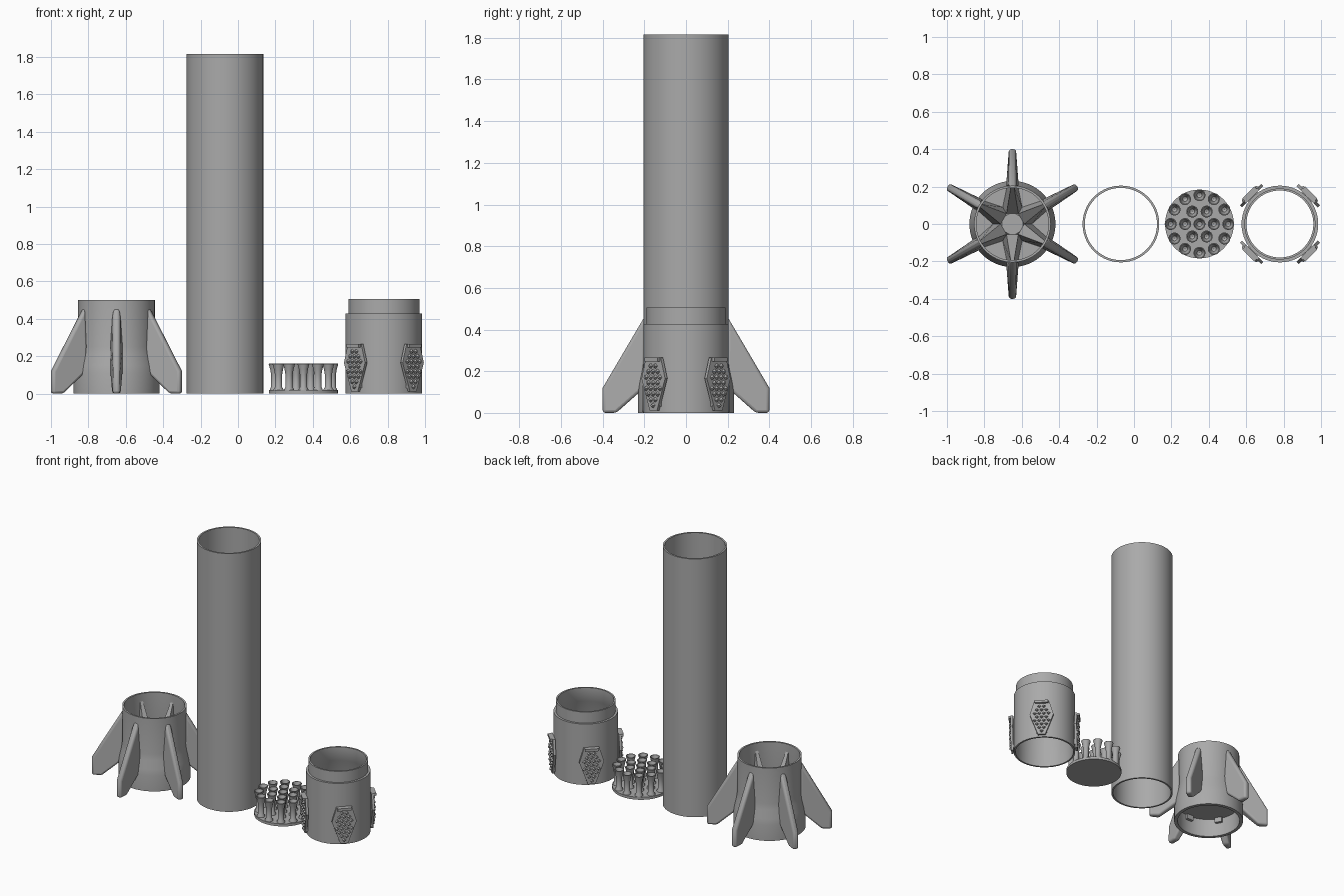
import bpy, bmesh
from math import pi, sin, cos, radians
from mathutils import Matrix, Vector

if "Cube" in bpy.data.objects:
    bpy.data.objects.remove(bpy.data.objects["Cube"])

grey = bpy.data.materials.new("plain grey")
grey.use_nodes = True
grey.diffuse_color = (0.4, 0.4, 0.4, 1)
grey.node_tree.nodes["Principled BSDF"].inputs["Base Color"].default_value = (0.4, 0.4, 0.4, 1)


def finish(name, bm, x=0, smooth=False, bevel=0):
    """Turn a bmesh into an object standing at x."""
    bmesh.ops.recalc_face_normals(bm, faces=bm.faces[:])
    mesh = bpy.data.meshes.new(name)
    bm.to_mesh(mesh)
    bm.free()
    mesh.materials.append(grey)
    obj = bpy.data.objects.new(name, mesh)
    bpy.context.scene.collection.objects.link(obj)
    obj.location.x = x
    if bevel:
        mod = obj.modifiers.new("rounding", "BEVEL")
        mod.width, mod.segments, mod.limit_method = bevel, 3, "ANGLE"
        mod.angle_limit = radians(40)
    if smooth:
        bpy.ops.object.select_all(action="DESELECT")
        obj.select_set(True)
        bpy.context.view_layer.objects.active = obj
        bpy.ops.object.shade_smooth_by_angle(angle=radians(35))
    return obj


def lathe(bm, profile, segs=72, at=(0, 0)):
    """Revolve a closed (radius, z) profile around a vertical axis."""
    rings = []
    for k in range(segs):
        a = 2 * pi * k / segs
        rings.append([bm.verts.new((at[0] + r * cos(a), at[1] + r * sin(a), z)) for r, z in profile])
    n = len(profile)
    for k in range(segs):
        p, q = rings[k], rings[(k + 1) % segs]
        for i in range(n):
            j = (i + 1) % n
            bm.faces.new((p[i], q[i], q[j], p[j]))


def loft(bm, lower, upper, matrix):
    """Closed solid between two matching loops of points."""
    a = [bm.verts.new(matrix @ Vector(p)) for p in lower]
    b = [bm.verts.new(matrix @ Vector(p)) for p in upper]
    bm.faces.new(a)
    bm.faces.new(b)
    for i in range(len(a)):
        j = (i + 1) % len(a)
        bm.faces.new((a[i], a[j], b[j], b[i]))


def spin(degrees):
    return Matrix.Rotation(radians(degrees), 4, "Z")


FIN_X, TUBE_X, ENGINE_X, COUPLER_X = -0.65, -0.07, 0.35, 0.78
FIN_ANGLES = range(30, 390, 60)

# Fin section: flared sleeve with a floor inside
bm = bmesh.new()
lathe(bm, [(0.23, 0), (0.23, 0.11), (0.224, 0.15), (0.211, 0.21), (0.205, 0.25),
           (0.205, 0.5), (0.193, 0.5), (0.193, 0.22), (0.207, 0.13), (0.207, 0)])
finish("fin_sleeve", bm, FIN_X, smooth=True)

bm = bmesh.new()
bmesh.ops.create_cone(bm, cap_ends=True, segments=72, radius1=0.209, radius2=0.205,
                      depth=0.02, matrix=Matrix.Translation((0, 0, 0.14)))
finish("fin_sleeve_floor", bm, FIN_X)

# Six swept fins, thicker at the root
outline = [(0.2, 0.46), (0.4, 0.12), (0.4, 0), (0.335, 0), (0.222, 0.1), (0.2, 0.14), (0.198, 0.25)]


def half_width(r, z):
    root = 0.034 if z < 0.3 else 0.02
    return root + (0.019 - root) * min(1, max(0, (r - 0.2) / 0.2))


for n, angle in enumerate(FIN_ANGLES):
    bm = bmesh.new()
    sides = [[(r, s * half_width(r, z), z) for r, z in outline] for s in (-1, 1)]
    loft(bm, sides[0], sides[1], spin(angle))
    finish(f"fin_{n + 1}", bm, FIN_X, smooth=True, bevel=0.014)

# Inner star of sloping ribs around a flat hexagon, with stubs below the floor
bm = bmesh.new()
bmesh.ops.create_cone(bm, cap_ends=True, segments=6, radius1=0.105, radius2=0.064,
                      depth=0.05, matrix=Matrix.Translation((0, 0, 0.175)))
for angle in FIN_ANGLES:
    foot = [(0.09, -0.052, 0.15), (0.196, -0.03, 0.15), (0.196, 0.03, 0.15), (0.09, 0.052, 0.15)]
    ridge = [(0.055, -0.032, 0.2), (0.196, -0.009, 0.45), (0.196, 0.009, 0.45), (0.055, 0.032, 0.2)]
    loft(bm, foot, ridge, spin(angle))
    bmesh.ops.create_cube(bm, size=1, matrix=spin(angle) @ Matrix.Translation((0.2, 0, 0.115))
                          @ Matrix.Diagonal((0.025, 0.05, 0.04, 1)))
finish("inner_star_ribs", bm, FIN_X)

# Main body tube
bm = bmesh.new()
lathe(bm, [(0.205, 0), (0.205, 1.815), (0.193, 1.815), (0.193, 0)])
finish("body_tube", bm, TUBE_X, smooth=True)

# Engine plate with rings of flared nozzles
bm = bmesh.new()
bmesh.ops.create_cone(bm, cap_ends=True, segments=48, radius1=0.184, radius2=0.184,
                      depth=0.018, matrix=Matrix.Translation((0, 0, 0.009)))
finish("engine_plate", bm, ENGINE_X, smooth=True)

nozzle = [(0.026, 0.012), (0.026, 0.024), (0.019, 0.034), (0.019, 0.1), (0.024, 0.13), (0.032, 0.158),
          (0.031, 0.16), (0.027, 0.16), (0.018, 0.13), (0.013, 0.115), (0.001, 0.11), (0.001, 0.012)]
bm = bmesh.new()
lathe(bm, nozzle, 18)
for count, radius in ((6, 0.077), (12, 0.154)):
    for k in range(count):
        a = 2 * pi * k / count
        lathe(bm, nozzle, 18, (radius * cos(a), radius * sin(a)))
finish("engine_nozzles", bm, ENGINE_X, smooth=True)

# Coupler with a narrower collar on top
bm = bmesh.new()
lathe(bm, [(0.205, 0), (0.205, 0.427), (0.19, 0.427), (0.19, 0.505),
           (0.179, 0.505), (0.179, 0.41), (0.193, 0.39), (0.193, 0)])
finish("coupler", bm, COUPLER_X, smooth=True)

# Folded grid fins: tapered panel, bracket, hinge bar and rows of studs
panel = [(-0.025, 0.012), (0.025, 0.012), (0.08, 0.165), (0.05, 0.265), (-0.05, 0.265), (-0.08, 0.165)]


def panel_half(z):
    if z < 0.165:
        return 0.025 + 0.055 * (z - 0.012) / 0.153
    return 0.08 - 0.03 * (z - 0.165) / 0.1


for n, angle in enumerate(range(45, 405, 90)):
    turn = spin(angle)
    bm = bmesh.new()
    loft(bm, [(0.206, y, z) for y, z in panel], [(0.222, y, z) for y, z in panel], turn)
    for x, z, size in ((0.202, 0.14, (0.02, 0.07, 0.22)), (0.226, 0.256, (0.024, 0.09, 0.018))):
        bmesh.ops.create_cube(bm, size=1, matrix=turn @ Matrix.Translation((x, 0, z))
                              @ Matrix.Diagonal((*size, 1)))
    for row in range(8):
        z = 0.036 + row * 0.027
        room = panel_half(z) - 0.016
        offset = 0.5 if row % 2 else 0
        for col in range(-3, 4):
            y = (col + offset) * 0.031
            if abs(y) <= room:
                bmesh.ops.create_cone(
                    bm, cap_ends=True, segments=4, radius1=0.013, radius2=0.007, depth=0.012,
                    matrix=turn @ Matrix.Translation((0.228, y, z)) @ Matrix.Rotation(pi / 2, 4, "Y"))
    finish(f"grid_fin_{n + 1}", bm, COUPLER_X)
